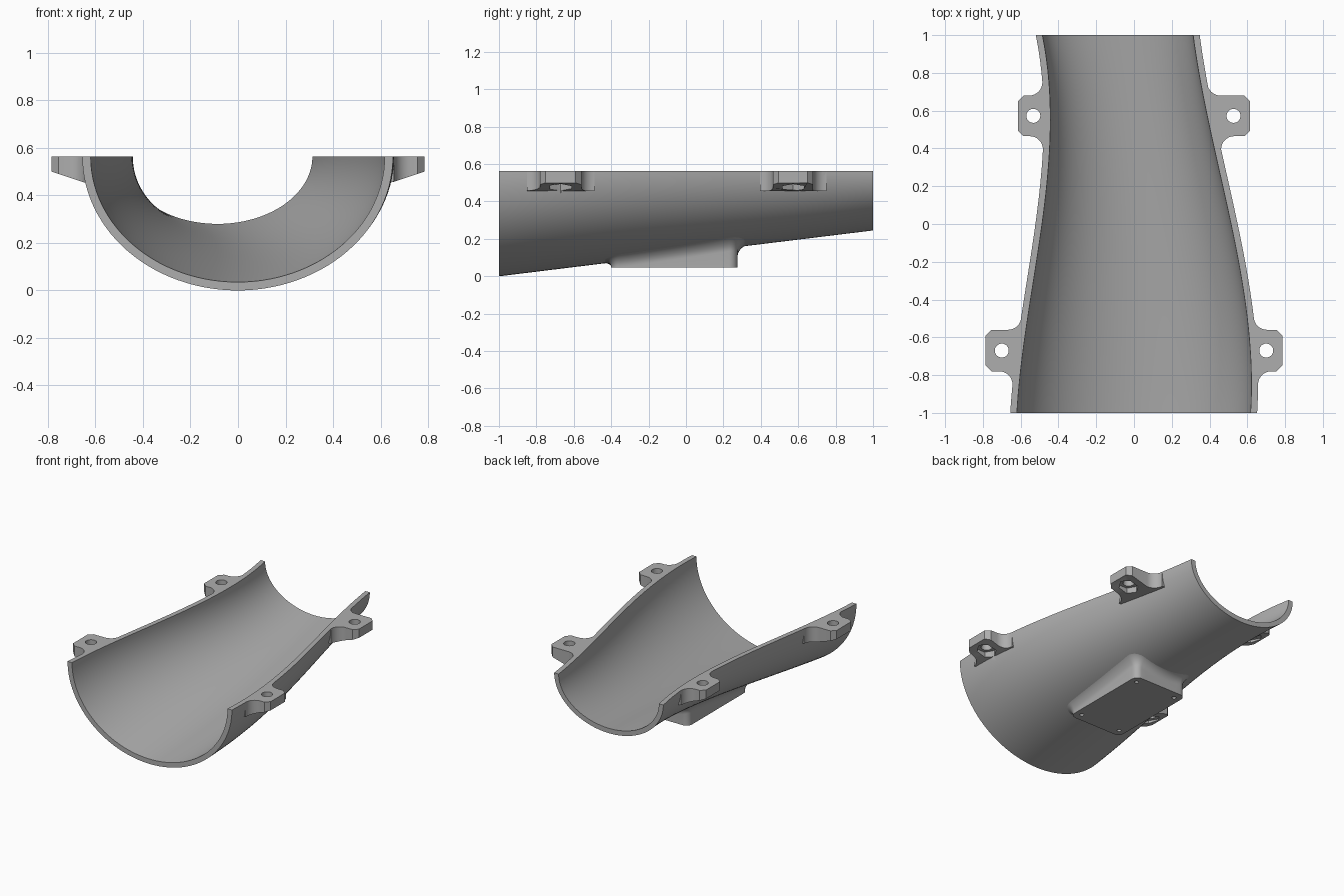
import bpy, bmesh
from math import sin, cos, pi, sqrt

cube = bpy.data.objects.get("Cube")
if cube:
    bpy.data.objects.remove(cube, do_unlink=True)

TOP, WALL = 0.563, 0.035

grey = bpy.data.materials.new("grey plastic")
grey.use_nodes = True
grey.diffuse_color = (0.42, 0.42, 0.42, 1)
grey.node_tree.nodes["Principled BSDF"].inputs["Base Color"].default_value = grey.diffuse_color


# Shape of the duct along y
def bez(t, a, b, c, d):
    u = 1 - t
    return a * u**3 + 3 * b * u * u * t + 3 * c * u * t * t + d * t**3


def rim(y, side):
    """Signed x of the outer rim on one side."""
    t = (y + 1) / 2
    if side > 0:
        return bez(t, 0.617, 0.66, 0.40, 0.313) + WALL
    return bez(t, -0.62, -0.581, -0.349, -0.485) - WALL


def section(y):
    """Centre x, half width and depth of the outer half ellipse."""
    l, r = rim(y, -1), rim(y, 1)
    return (l + r) / 2, (r - l) / 2, TOP - 0.1225 * (y + 1)


def shell_z(x, y):
    cx, rx, rz = section(y)
    return TOP - rz * sqrt(max(0, 1 - ((x - cx) / rx) ** 2))


# Helpers
def loft(name, rings, closed_ends=True):
    bm = bmesh.new()
    vs = [[bm.verts.new(p) for p in ring] for ring in rings]
    n = len(vs[0])
    for a, b in zip(vs, vs[1:]):
        for i in range(n):
            j = (i + 1) % n
            bm.faces.new((a[i], a[j], b[j], b[i]))
    bm.faces.new(vs[0])
    bm.faces.new(vs[-1])
    bmesh.ops.recalc_face_normals(bm, faces=bm.faces)
    me = bpy.data.meshes.new(name)
    bm.to_mesh(me)
    bm.free()
    ob = bpy.data.objects.new(name, me)
    bpy.context.collection.objects.link(ob)
    me.materials.append(grey)
    return ob


def prism(name, x, y, z0, z1, r, n):
    ring = [(x + r * cos(2 * pi * i / n), y + r * sin(2 * pi * i / n)) for i in range(n)]
    return loft(name, [[(px, py, z) for px, py in ring] for z in (z0, z1)])


def cut(ob, cutters):
    for c in cutters:
        m = ob.modifiers.new("cut", 'BOOLEAN')
        m.operation, m.solver, m.object = 'DIFFERENCE', 'EXACT', c
        bpy.ops.object.select_all(action='DESELECT')
        bpy.context.view_layer.objects.active = ob
        ob.select_set(True)
        bpy.ops.object.modifier_apply(modifier=m.name)


def smooth(ob):
    bpy.ops.object.select_all(action='DESELECT')
    bpy.context.view_layer.objects.active = ob
    ob.select_set(True)
    bpy.ops.object.shade_smooth_by_angle(angle=0.6)


# Half-pipe shell
rings = []
STATIONS, STEPS = 40, 56
for k in range(STATIONS + 1):
    y = -1 + 2 * k / STATIONS
    cx, rx, rz = section(y)
    arc = [pi * i / STEPS for i in range(STEPS + 1)]
    outer = [(cx + rx * cos(a), y, TOP - rz * sin(a)) for a in arc]
    inner = [(cx + (rx - WALL) * cos(a), y, TOP - (rz - WALL) * sin(a)) for a in reversed(arc)]
    rings.append(outer + inner)
shell = loft("duct_shell", rings)

# Mounting tabs with chamfered corners, flared roots and sloped undersides
cutters, tabs = [], []


def tab(name, side, y0, y1, reach, hole_x):
    flare, ch, steps = 0.07, 0.03, 8
    edge = lambda y: abs(rim(y, side))
    pts = []
    for yy, d in ((y0, -1), (y1, 1)):
        xe = edge(yy + d * flare)
        half = [(xe + flare * (1 - cos(a)), yy + d * flare * (1 - sin(a)))
                for a in (pi / 2 * i / steps for i in range(steps + 1))]
        half += [(reach - ch, yy), (reach, yy - d * ch)]
        pts += half if d < 0 else half[::-1]
    ya, yb = y0 - flare, y1 + flare
    for i in range(9):
        y = yb + (ya - yb) * i / 8
        pts.append((edge(y) - 0.025, y))
    under = lambda x: max(0.455, 0.5 - (reach - x) * 0.33)
    ob = loft(name, [[(side * x, y, TOP) for x, y in pts],
                     [(side * x, y, under(x)) for x, y in pts]])
    ym = (y0 + y1) / 2
    bolt = prism(name + "_bolt_cutter", side * hole_x, ym, 0.3, 0.7, 0.037, 32)
    nut = prism(name + "_nut_cutter", side * hole_x, ym, 0.41, 0.503, 0.066, 6)
    cut(ob, [bolt, nut])
    cutters.extend([bolt, nut])
    tabs.append(ob)
    return nut


front_nuts = [tab("front_left_tab", 1, -0.78, -0.56, 0.785, 0.70),
              tab("front_right_tab", -1, -0.78, -0.56, 0.785, 0.70)]
tab("rear_left_tab", 1, 0.465, 0.68, 0.615, 0.527)
tab("rear_right_tab", -1, 0.465, 0.68, 0.615, 0.533)
cut(shell, front_nuts)

# Underside mounting pad, filleted into the shell
HX, Y0, Y1, R, BASE = 0.21, -0.4, 0.275, 0.045, 0.047
YC = (Y0 + Y1) / 2
HY = (Y1 - Y0) / 2


def outline(grow):
    """Rounded rectangle with evenly split sides."""
    pts = []
    corners = [(1, 1, 0), (-1, 1, 1), (-1, -1, 2), (1, -1, 3)]
    for k, (sx, sy, q) in enumerate(corners):
        c = (sx * (HX - R), YC + sy * (HY - R))
        for i in range(9):
            a = pi / 2 * (q + i / 8)
            pts.append((c[0] + (R + grow) * cos(a), c[1] + (R + grow) * sin(a)))
        nx, ny, _ = corners[(k + 1) % 4]
        a = pi / 2 * (q + 1)
        d = (nx * (HX - R), YC + ny * (HY - R))
        for i in range(1, 10):
            f = i / 10
            pts.append((c[0] + (d[0] - c[0]) * f + (R + grow) * cos(a),
                        c[1] + (d[1] - c[1]) * f + (R + grow) * sin(a)))
    return pts


FILLET = 0.055
base = outline(0)
rings = [[(x, y, BASE) for x, y in base]]
for i in range(9):
    a = pi / 2 * i / 8
    ring = []
    for (bx, by), (x, y) in zip(base, outline(FILLET * (1 - cos(a)))):
        end = shell_z(*[(x, y), (x, y)][0]) + 0.003
        low = max(BASE + 0.002, shell_z(bx, by) - FILLET)
        ring.append((x, y, min(low + (end - low) * sin(a), end)))
    rings.append(ring)
rim_pts = outline(FILLET)
for f in (0.98, 0.8, 0.6, 0.4, 0.2, 0.05):
    rings.append([(x * f, YC + (y - YC) * f, shell_z(x * f, YC + (y - YC) * f) + 0.014)
                  for x, y in rim_pts])
pad = loft("mounting_pad", rings)
screws = [prism("screw_cutter", sx * 0.16, YC + sy * 0.28, 0.02, 0.075, 0.014, 20)
          for sx in (-1, 1) for sy in (-1, 1)]
cut(pad, screws)

for c in cutters + screws:
    bpy.data.objects.remove(c, do_unlink=True)
for ob in [shell, pad] + tabs:
    smooth(ob)
